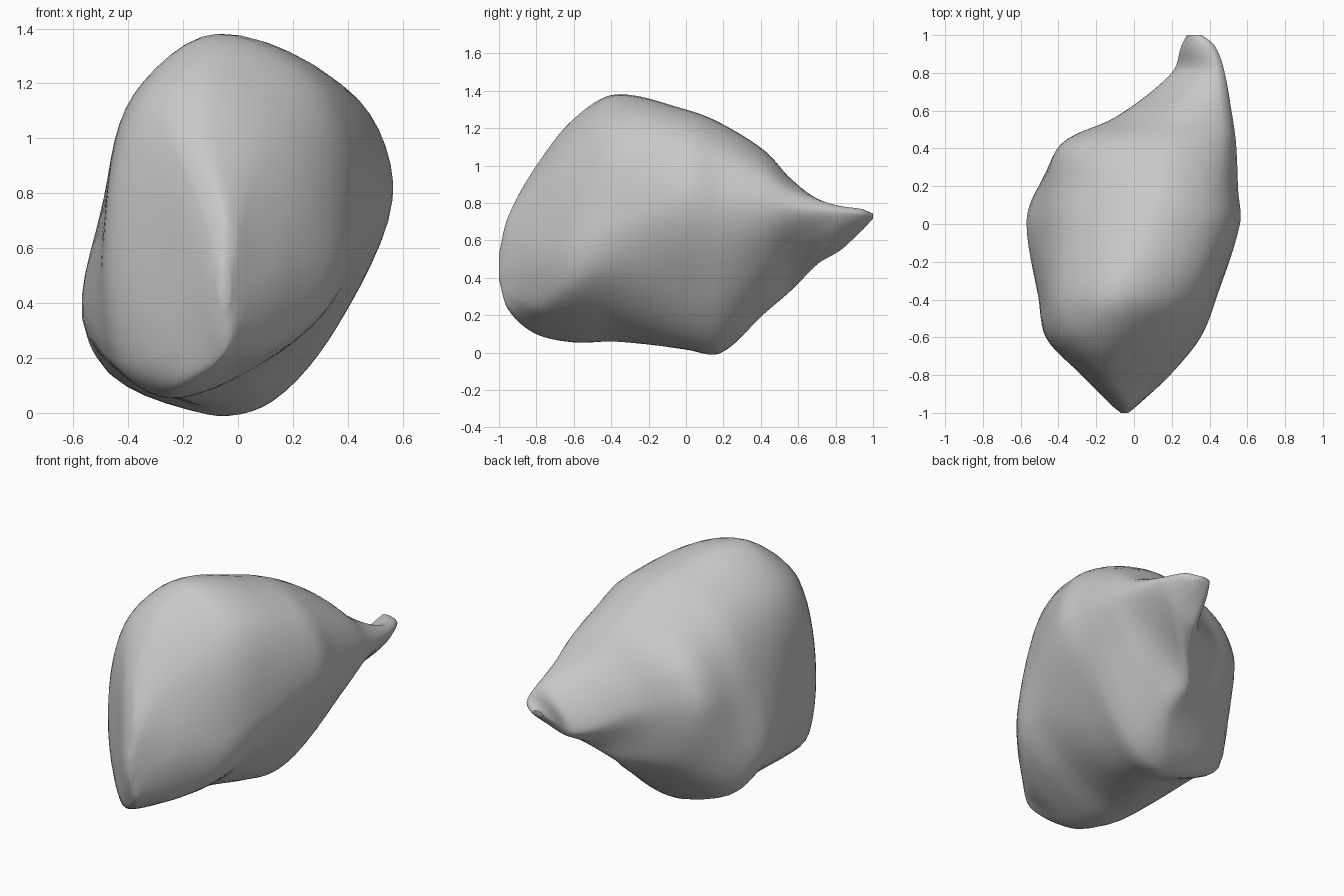
import bpy
import bmesh
from math import sin, cos, pi, radians
from mathutils import Vector

cube = bpy.data.objects.get("Cube")
if cube:
    bpy.data.objects.remove(cube, do_unlink=True)

STEPS = 6  # subdivisions between neighbouring control points


def ellipse(y, cx, cz, rx, rz, slant=0):
    """Nine-point ring, starting at the bottom and turning towards +x."""
    angles = [radians(d) for d in (0, 25, 55, 90, 135, 180, 225, 270, 315)]
    return [Vector((cx + rx * sin(a), y, cz - rz * cos(a) + slant * rx * sin(a)))
            for a in angles]


def section(y, points):
    return [Vector((x, y, z)) for x, z in points]


def spline(p0, p1, p2, p3, t):
    """Smooth curve from p1 to p2, with tangents weighted by point spacing."""
    before, span, after = (p1 - p0).length, (p2 - p1).length, (p3 - p2).length
    m1 = (p2 - p0) * (span / (before + span))
    m2 = (p3 - p1) * (span / (span + after))
    bend1 = m1 - (p2 - p1)
    bend2 = (p2 - p1) - m2
    return p1.lerp(p2, t) + t * (1 - t) * ((1 - t) * bend1 + t * bend2)


def refine_ring(ring):
    n = len(ring)
    return [spline(ring[i - 1], ring[i], ring[(i + 1) % n], ring[(i + 2) % n], s / STEPS)
            for i in range(n) for s in range(STEPS)]


def refine_length(rings):
    last = len(rings) - 1
    result = []
    for i in range(last):
        near = [rings[max(i - 1, 0)], rings[i], rings[i + 1], rings[min(i + 2, last)]]
        for s in range(STEPS):
            result.append([spline(*ps, s / STEPS) for ps in zip(*near)])
    return result + [rings[last]]


# Cross-sections from the nose towards the tail:
# bottom, underside, lower right, right, upper right, top, upper left, left, lower left
body = {
    -.8: [(-.21, .1), (-.04, .16), (.12, .27), (.19, .55), (.07, .88), (-.12, 1), (-.22, .92), (-.27, .55), (-.27, .22)],
    -.6: [(-.25, .055), (.04, .16), (.3, .36), (.35, .6), (.22, 1.04), (-.1, 1.25), (-.34, 1.13), (-.46, .7), (-.42, .19)],
    -.38: [(-.25, .06), (.08, .16), (.36, .42), (.44, .7), (.32, 1.18), (-.08, 1.38), (-.38, 1.16), (-.48, .8), (-.48, .22)],
    0: [(-.16, .03), (.1, .06), (.35, .33), (.56, .78), (.44, 1.14), (.08, 1.3), (-.3, 1.13), (-.49, .75), (-.55, .28)],
    .18: [(-.1, 0), (.13, .05), (.37, .33), (.55, .76), (.45, 1.08), (.12, 1.23), (-.28, 1.05), (-.47, .7), (-.48, .18)],
    .42: [(.07, .21), (.2, .28), (.4, .49), (.54, .76), (.46, .97), (.15, 1.08), (-.25, .95), (-.39, .7), (-.26, .35)],
    .57: [(.08, .34), (.2, .42), (.39, .58), (.52, .76), (.46, .87), (.22, .92), (.01, .83), (-.09, .67), (.01, .43)],
}
rings = [ellipse(-1, -.05, .46, .02, .07), ellipse(-.95, -.05, .48, .08, .25)]
rings += [section(y, points) for y, points in body.items()]
# Thin slanted tail
rings += [ellipse(.8, .34, .66, .14, .085, .7),
          ellipse(.94, .34, .71, .09, .045, .4),
          ellipse(1, .32, .73, .04, .015)]

# Skin the rock over the refined rings
bm = bmesh.new()
loops = [[bm.verts.new(p) for p in ring]
         for ring in refine_length([refine_ring(r) for r in rings])]
for a, b in zip(loops, loops[1:]):
    for i in range(len(a)):
        bm.faces.new((a[i - 1], a[i], b[i], b[i - 1]))
bm.faces.new(loops[0])
bm.faces.new(loops[-1])
bmesh.ops.recalc_face_normals(bm, faces=bm.faces)
mesh = bpy.data.meshes.new("rock")
bm.to_mesh(mesh)
bm.free()
rock = bpy.data.objects.new("rock", mesh)
bpy.context.collection.objects.link(rock)

# Plain stone colour
stone = bpy.data.materials.new("grey stone")
stone.use_nodes = True
colour = (.58, .58, .58, 1)
stone.diffuse_color = colour
stone.node_tree.nodes["Principled BSDF"].inputs["Base Color"].default_value = colour
mesh.materials.append(stone)

# Smooth worn surface
bpy.context.view_layer.objects.active = rock
rock.select_set(True)
bpy.ops.object.shade_smooth_by_angle(angle=pi / 3)
